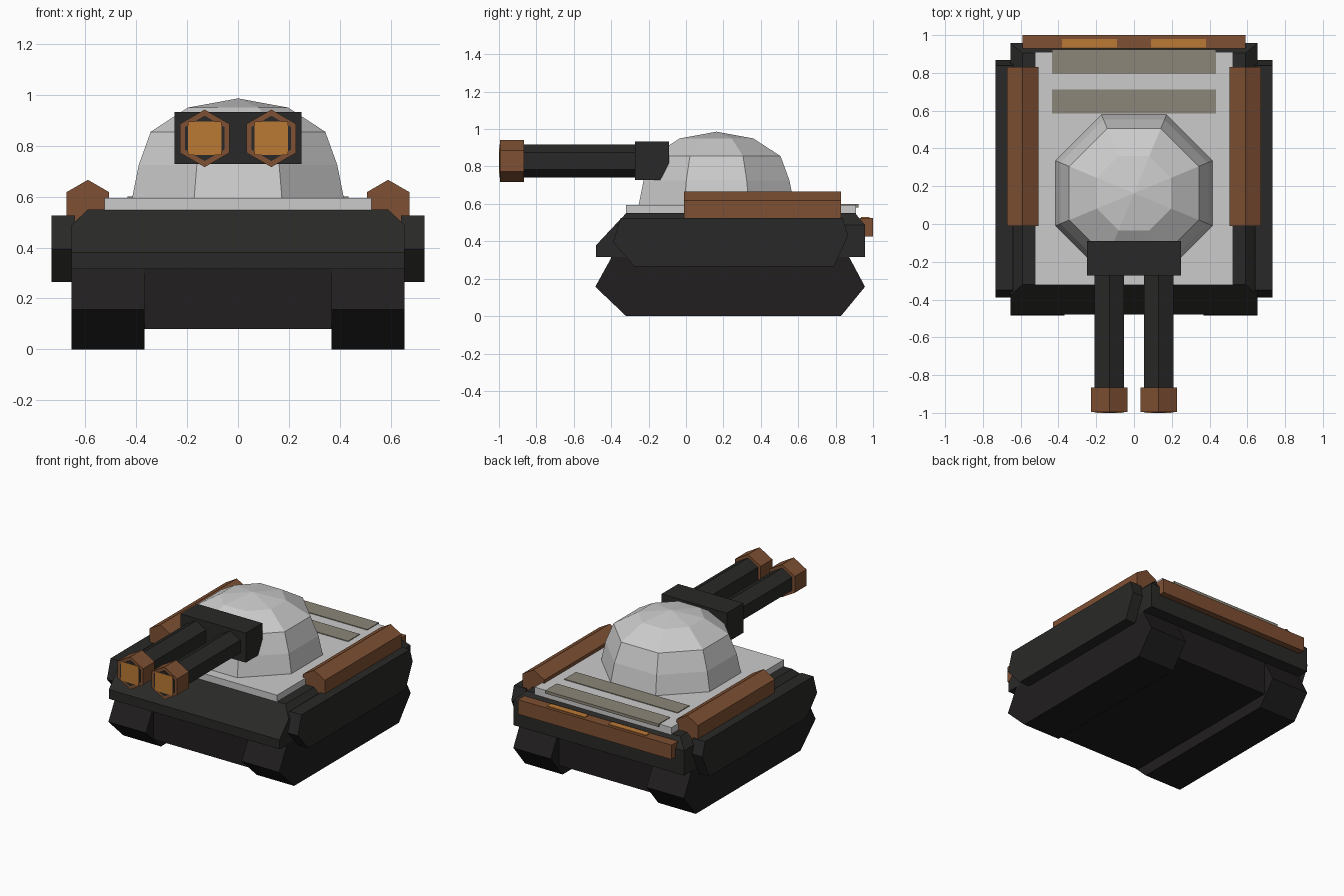
import bpy, bmesh
from math import radians, cos, pi
from mathutils import Matrix

if "Cube" in bpy.data.objects:
    bpy.data.objects.remove(bpy.data.objects["Cube"])


def material(name, rgb):
    m = bpy.data.materials.new(name)
    m.diffuse_color = (*rgb, 1)
    m.use_nodes = True
    m.node_tree.nodes["Principled BSDF"].inputs["Base Color"].default_value = m.diffuse_color
    return m


DARK = material("dark_armour", (0.022, 0.022, 0.021))
TREAD = material("tread_black", (0.015, 0.013, 0.014))
BROWN = material("copper_brown", (0.21, 0.08, 0.032))
ORANGE = material("glow_orange", (0.5, 0.19, 0.035))
TAN = material("vent_tan", (0.26, 0.24, 0.19))


def finish(name, bm, mat=None):
    bmesh.ops.recalc_face_normals(bm, faces=bm.faces)
    me = bpy.data.meshes.new(name)
    bm.to_mesh(me)
    bm.free()
    ob = bpy.data.objects.new(name, me)
    bpy.context.collection.objects.link(ob)
    if mat:
        me.materials.append(mat)
    return ob


def box(name, x0, x1, y0, y1, z0, z1, mat=None):
    bm = bmesh.new()
    size = Matrix.Diagonal((x1 - x0, y1 - y0, z1 - z0, 1))
    mid = Matrix.Translation(((x0 + x1) / 2, (y0 + y1) / 2, (z0 + z1) / 2))
    bmesh.ops.create_cube(bm, size=1, matrix=mid @ size)
    return finish(name, bm, mat)


def side_profile(name, yz, x0, x1, mat):
    """Extrude a side-view outline across x."""
    bm = bmesh.new()
    face = bm.faces.new([bm.verts.new((x0, y, z)) for y, z in yz])
    ext = bmesh.ops.extrude_face_region(bm, geom=[face])
    verts = [v for v in ext["geom"] if isinstance(v, bmesh.types.BMVert)]
    bmesh.ops.translate(bm, verts=verts, vec=(x1 - x0, 0, 0))
    return finish(name, bm, mat)


def hex_rod(name, x, z, y0, y1, r, mat):
    """Six-sided rod along y with a corner pointing up."""
    bm = bmesh.new()
    m = Matrix.Translation((x, (y0 + y1) / 2, z)) @ Matrix.Rotation(radians(90), 4, "X")
    bmesh.ops.create_cone(bm, cap_ends=True, segments=6, radius1=r, radius2=r,
                          depth=y1 - y0, matrix=m)
    return finish(name, bm, mat)


# Upper hull: sloped nose, chamfered sides and tail
bm = bmesh.new()
for s in (-1, 1):
    for y, z in ((-.48, .315), (-.48, .38), (-.38, .487), (.957, .487), (.957, .315)):
        bm.verts.new((s * .655, y, z))
    for y in (-.32, .905):
        bm.verts.new((s * .59, y, .55))
bmesh.ops.convex_hull(bm, input=bm.verts[:])
bmesh.ops.dissolve_limit(bm, angle_limit=radians(1), verts=bm.verts[:], edges=bm.edges[:])
finish("upper_hull", bm, DARK)

# Belly, deck plate and deck vents
box("belly", -.37, .37, -.40, .87, .08, .32, TREAD)
box("deck_plate", -.525, .525, -.322, .91, .54, .595)
for i, y in enumerate((.585, .795)):
    box(f"deck_vent_{i + 1}", -.435, .435, y, y + .128, .58, .6, TAN)

# Tracks, side skirts, side rails, tail lights
track = [(-.32, 0), (-.485, .157), (-.395, .32), (.87, .32), (.957, .157), (.828, 0)]
skirt = [(-.275, .265), (-.39, .395), (-.35, .525), (.838, .525), (.867, .43), (.79, .265)]
for side, s in (("left", -1), ("right", 1)):
    side_profile(f"track_{side}", track, s * .367, s * .655, TREAD)
    side_profile(f"skirt_{side}", skirt, s * .64, s * .733, DARK)
    hex_rod(f"side_rail_{side}", s * .59, .57, -.01, .83, .096, BROWN)
    a, b = sorted((s * .09, s * .38))
    box(f"tail_light_{side}", a, b, .935, .98, .44, .53, ORANGE)

# Rear bumper
box("rear_bumper", -.59, .59, .93, 1.0, .425, .525, BROWN)

# Turret dome: eight-sided rings (flat-to-flat half width, height) and an apex
bm = bmesh.new()
rings = []
for half, z in ((.418, .58), (.415, .6), (.39, .725), (.343, .855), (.197, .95)):
    ring = bmesh.ops.create_circle(
        bm, segments=8, radius=half / cos(pi / 8),
        matrix=Matrix.Translation((0, .163, z)) @ Matrix.Rotation(pi / 8, 4, "Z"))["verts"]
    rings.append(ring)
apex = bm.verts.new((0, .163, .986))
for lo, hi in zip(rings, rings[1:]):
    for i in range(8):
        j = (i + 1) % 8
        bm.faces.new((lo[i], lo[j], hi[j], hi[i]))
for i in range(8):
    bm.faces.new((rings[-1][i], rings[-1][(i + 1) % 8], apex))
bm.faces.new(rings[0])
finish("turret_dome", bm)

# Gun mount and twin barrels with muzzles
box("gun_mount", -.25, .25, -.272, -.09, .728, .933, DARK)
for side, s in (("left", -1), ("right", 1)):
    x, z = s * .131, .829
    hex_rod(f"barrel_{side}", x, z, -.998, -.2, .089, DARK)
    hex_rod(f"muzzle_{side}", x, z, -.994, -.865, .113, BROWN)
    box(f"muzzle_core_{side}", x - .066, x + .066, -1.0, -.95, z - .066, z + .066, ORANGE)
